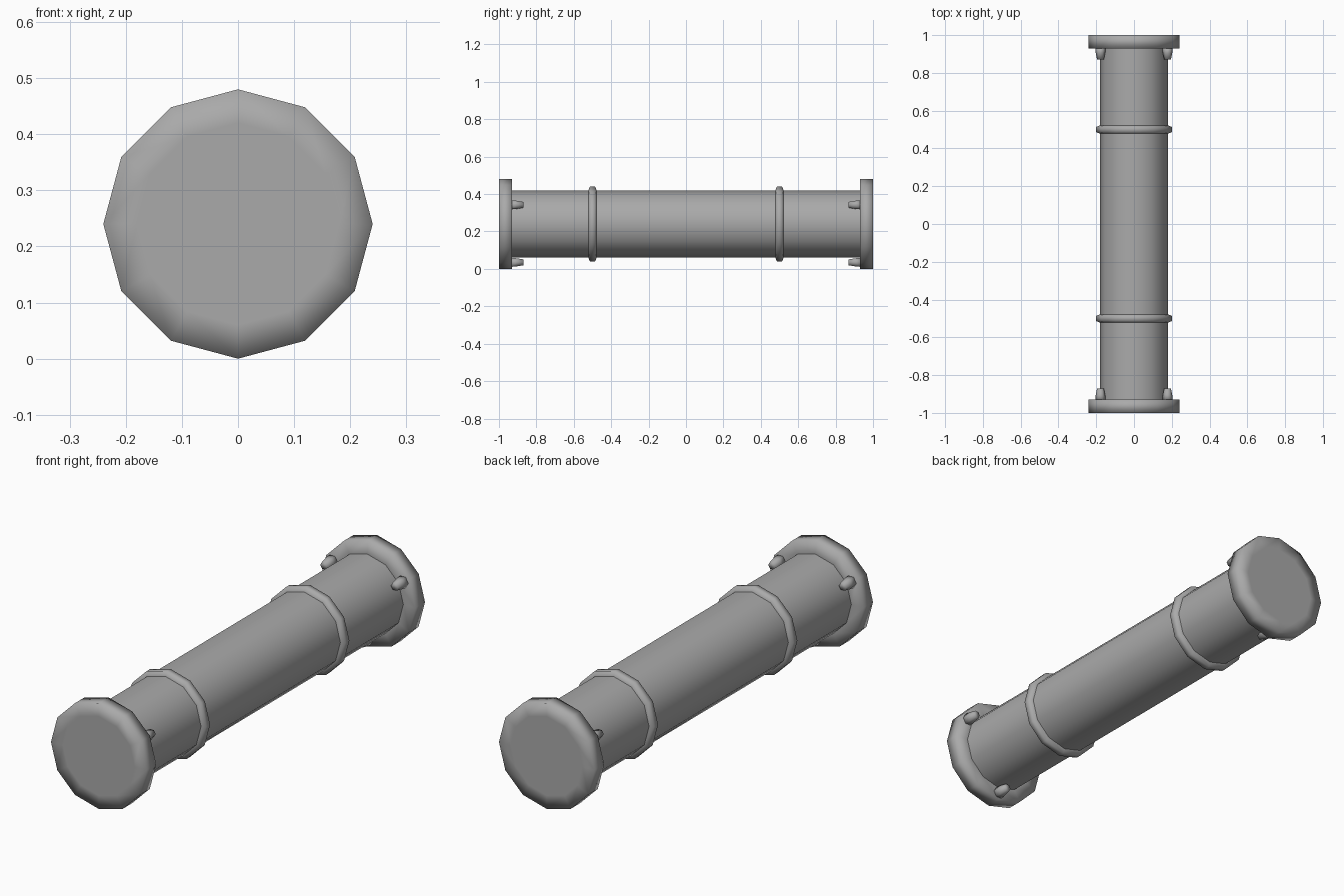
import bpy, bmesh
from math import sin, cos, radians, tau

cube = bpy.data.objects.get("Cube")
if cube:
    bpy.data.objects.remove(cube, do_unlink=True)

metal = bpy.data.materials.new("grey metal")
metal.use_nodes = True
grey = (0.4, 0.4, 0.4, 1)
metal.diffuse_color = grey
metal.node_tree.nodes["Principled BSDF"].inputs["Base Color"].default_value = grey

AXIS_Z = 0.24


def lathe(name, profile, sides=12, x=0, z=AXIS_Z, capped=True):
    """Turn (y, radius) points around a line parallel to y."""
    bm = bmesh.new()
    rings = []
    for y, r in profile:
        rings.append([bm.verts.new((x + r * cos(tau * i / sides), y,
                                    z + r * sin(tau * i / sides)))
                      for i in range(sides)])
    for a, b in zip(rings, rings[1:]):
        for i in range(sides):
            j = (i + 1) % sides
            bm.faces.new((a[i], a[j], b[j], b[i]))
    if capped:
        bm.faces.new(rings[0])
        bm.faces.new(rings[-1])
    bmesh.ops.recalc_face_normals(bm, faces=bm.faces)
    for f in bm.faces:
        f.smooth = True
    mesh = bpy.data.meshes.new(name)
    bm.to_mesh(mesh)
    bm.free()
    mesh.materials.append(metal)
    obj = bpy.data.objects.new(name, mesh)
    bpy.context.collection.objects.link(obj)
    return obj


# Main tube, closed off inside the flanges
lathe("pipe", [(-0.95, 0.18), (0.95, 0.18)], capped=False)

for side, end in ((-1, "front"), (1, "back")):
    # End flange with a flat inset disc on both faces
    lathe(end + "_flange", [(side * 1.0, 0.18), (side * 1.0, 0.24),
                            (side * 0.93, 0.24), (side * 0.93, 0.18)])
    # Raised band around the tube
    lathe(end + "_band", [(side * 0.5 + dy, r) for dy, r in
                          ((-0.023, 0.178), (-0.014, 0.2),
                           (0.014, 0.2), (0.023, 0.178))])
    # Three tapered bolts on the inner face of the flange
    for n, angle in enumerate((30, 150, 270)):
        a = radians(angle)
        lathe(f"{end}_bolt_{n + 1}",
              [(side * 0.935, 0.028), (side * 0.905, 0.025), (side * 0.87, 0.018)],
              sides=6, x=0.205 * cos(a), z=AXIS_Z + 0.205 * sin(a))
